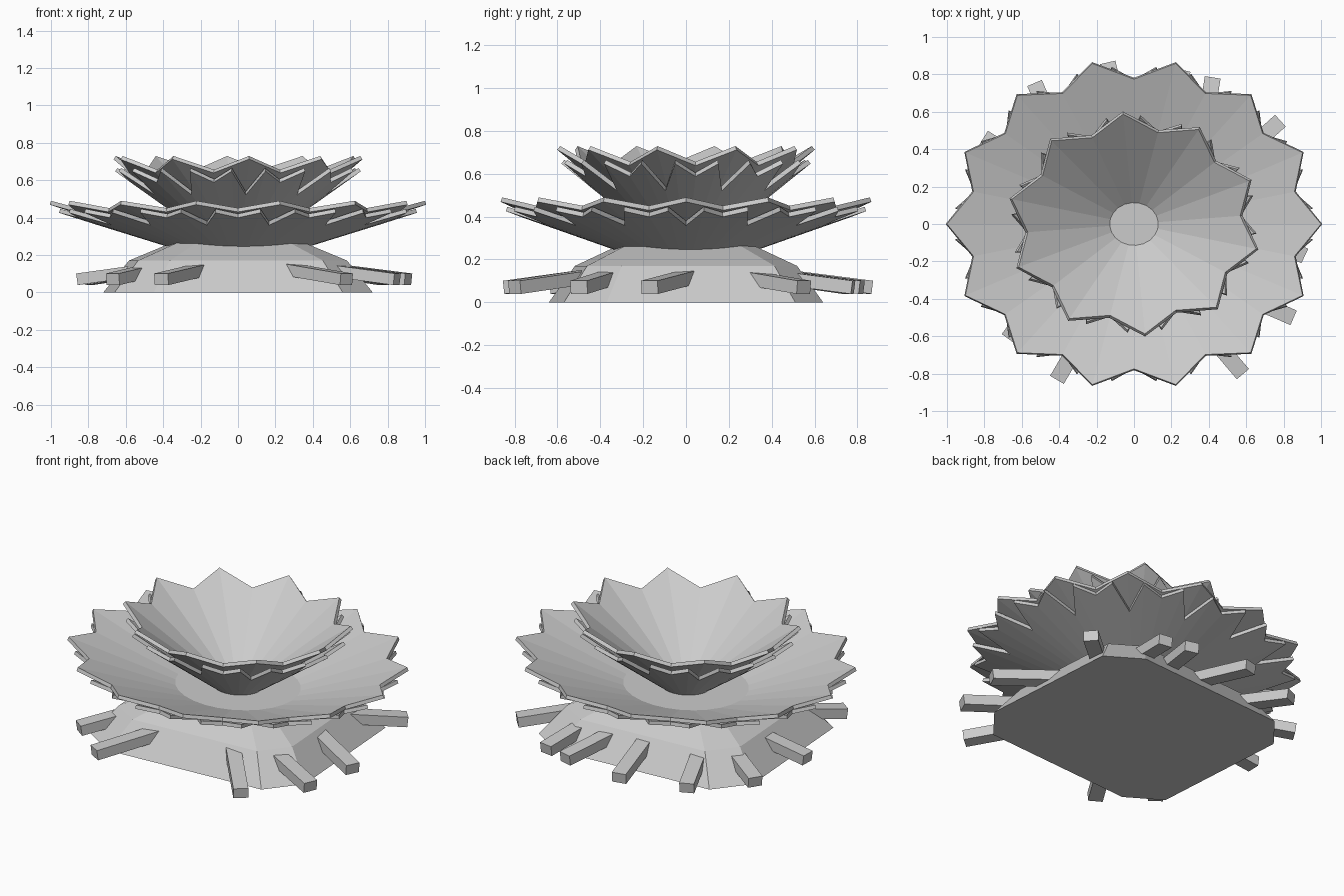
import bpy, bmesh, math
from mathutils import Vector, Matrix

if "Cube" in bpy.data.objects:
    bpy.data.objects.remove(bpy.data.objects["Cube"])

SQUASH = 0.88  # the whole flower is slightly narrower front to back
stone = bpy.data.materials.new("pale_grey")
stone.diffuse_color = (0.6, 0.6, 0.6, 1)
stone.use_nodes = True
stone.node_tree.nodes["Principled BSDF"].inputs["Base Color"].default_value = stone.diffuse_color


def finish(name, bm):
    bmesh.ops.recalc_face_normals(bm, faces=bm.faces)
    me = bpy.data.meshes.new(name)
    bm.to_mesh(me)
    bm.free()
    me.materials.append(stone)
    ob = bpy.data.objects.new(name, me)
    bpy.context.collection.objects.link(ob)
    return ob


def bowl(name, rim, radius, start, floor, floor_z, slope, thick):
    """Pointed cone bowl; rim lists (radius fraction, turn in degrees)."""
    bm = bmesh.new()
    inner, outer = [], []
    for r, turn in rim:
        a = math.radians(start + turn)
        d = Vector((math.cos(a), math.sin(a) * SQUASH, 0))
        r *= radius
        inner.append(bm.verts.new(d * floor + Vector((0, 0, floor_z))))
        outer.append(bm.verts.new(d * r + Vector((0, 0, floor_z + (r - floor) * slope))))
    n = len(rim)
    bm.faces.new(inner)
    for i in range(n):
        j = (i + 1) % n
        bm.faces.new((inner[i], outer[i], outer[j], inner[j]))
    bmesh.ops.recalc_face_normals(bm, faces=bm.faces)
    bm.faces.ensure_lookup_table()
    if bm.faces[0].normal.z < 0:
        bmesh.ops.reverse_faces(bm, faces=bm.faces)
    me = bpy.data.meshes.new(name)
    bm.to_mesh(me)
    bm.free()
    me.materials.append(stone)
    ob = bpy.data.objects.new(name, me)
    bpy.context.collection.objects.link(ob)
    mod = ob.modifiers.new("thickness", "SOLIDIFY")
    mod.thickness = thick
    mod.offset = -1


def star(n, valley):
    step = 360 / n
    return [p for k in range(n) for p in ((1, k * step), (valley, (k + 0.5) * step))]


def notched(n, notch, corner, valley):
    """Backing petals: a deep notch under each tip, raised corners beside it."""
    step = 360 / n
    pts = []
    for k in range(n):
        pts += [(notch, k * step), (corner, (k + 0.22) * step),
                (valley, (k + 0.5) * step), (corner, (k + 0.78) * step)]
    return pts


# Petal bowls, each with a backing layer
bowl("lower_petals", star(14, 0.88), 1.0, 0, 0.37, 0.285, 0.325, 0.022)
bowl("lower_backing", notched(14, 0.74, 0.955, 0.87), 1.0, 0, 0.37, 0.265, 0.31, 0.022)
bowl("upper_petals", star(10, 0.85), 0.67, 23, 0.13, 0.335, 0.73, 0.022)
bowl("upper_backing", notched(10, 0.70, 0.965, 0.84), 0.67, 23, 0.14, 0.305, 0.71, 0.022)

# Mound: eight-sided, tapering in two steps
half = [(0.72, -0.37), (0.66, 0.51), (0.45, 0.64), (-0.56, 0.57)]
outline = half + [(-x, -y) for x, y in half]
bm = bmesh.new()
rings = [[bm.verts.new((x * s, y * s, z)) for x, y in outline]
         for s, z in ((1, 0), (0.81, 0.17), (0.46, 0.275))]
bm.faces.new(rings[0])
bm.faces.new(rings[2])
for lo, hi in zip(rings, rings[1:]):
    for i in range(8):
        j = (i + 1) % 8
        bm.faces.new((lo[i], lo[j], hi[j], hi[i]))
finish("mound", bm)

# Bars poking out of the mound: outer end, inner end
bars = [((.85, -.50), (.48, -.34)), ((.91, -.17), (.52, .02)),
        ((.78, .55), (.46, .26)), ((.42, .78), (.36, .40)),
        ((.26, .82), (.16, .44)), ((-.14, .86), (-.05, .47)),
        ((-.53, .75), (-.38, .40)), ((-.80, .46), (-.48, .26)),
        ((-.86, .03), (-.50, .02)), ((-.67, -.61), (-.46, -.32)),
        ((-.41, -.83), (-.20, -.47)), ((.58, -.80), (.29, -.46))]
for k, (tip, root) in enumerate(bars):
    a, b = Vector((*tip, 0.07)), Vector((*root, 0.12))
    d = a - b
    rot = d.to_track_quat("X", "Z").to_matrix().to_4x4()
    bm = bmesh.new()
    bmesh.ops.create_cube(bm, size=1, matrix=Matrix.Translation((a + b) / 2) @ rot
                          @ Matrix.Diagonal((d.length, 0.085, 0.062, 1)))
    finish(f"bar_{k + 1}", bm)
